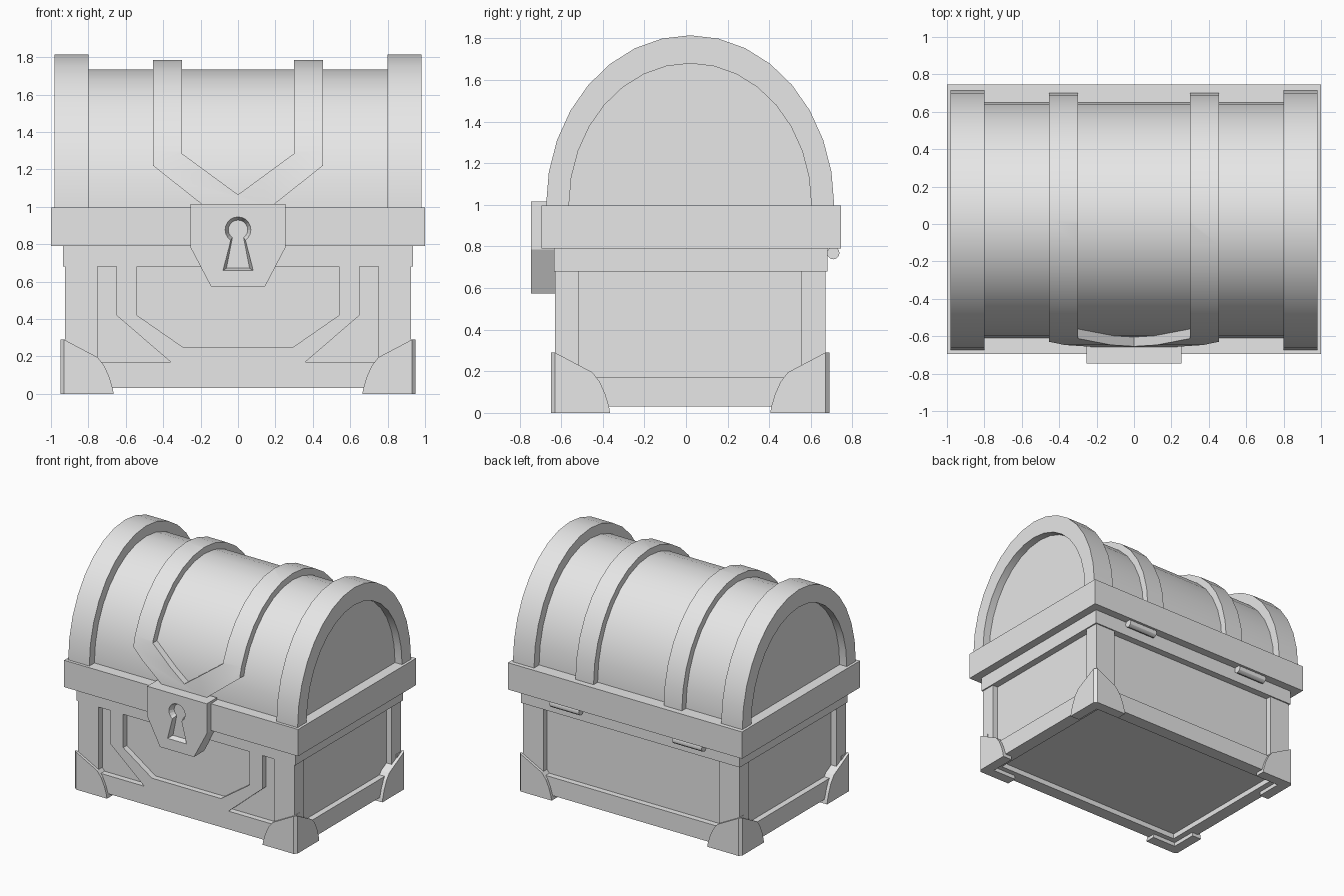
import bpy, bmesh, math

if "Cube" in bpy.data.objects:
    bpy.data.objects.remove(bpy.data.objects["Cube"])

grey = bpy.data.materials.new("plain_grey")
grey.diffuse_color = (0.8, 0.8, 0.8, 1)
grey.use_nodes = True
grey.node_tree.nodes["Principled BSDF"].inputs["Base Color"].default_value = grey.diffuse_color
CY = 0.02  # depth centre of the chest


def prism(name, pts, axis, lo, hi, pts_hi=None):
    """Extrude a 2D outline along an axis, optionally to a second outline."""
    place = {"x": lambda p, d: (d, p[0], p[1]),
             "y": lambda p, d: (p[0], d, p[1]),
             "z": lambda p, d: (p[0], p[1], d)}[axis]
    bm = bmesh.new()
    a = [bm.verts.new(place(p, lo)) for p in pts]
    b = [bm.verts.new(place(p, hi)) for p in (pts_hi or pts)]
    n = len(a)
    bm.faces.new(a)
    bm.faces.new(b[::-1])
    for i in range(n):
        bm.faces.new((a[i], b[i], b[(i + 1) % n], a[(i + 1) % n]))
    bmesh.ops.recalc_face_normals(bm, faces=bm.faces)
    me = bpy.data.meshes.new(name)
    bm.to_mesh(me)
    bm.free()
    me.materials.append(grey)
    ob = bpy.data.objects.new(name, me)
    bpy.context.collection.objects.link(ob)
    return ob


def box(name, x0, x1, y0, y1, z0, z1):
    return prism(name, [(x0, y0), (x1, y0), (x1, y1), (x0, y1)], "z", z0, z1)


def cut(ob, cutter):
    mod = ob.modifiers.new("cut", "BOOLEAN")
    mod.operation, mod.solver, mod.object = "DIFFERENCE", "EXACT", cutter
    bpy.context.view_layer.objects.active = ob
    bpy.ops.object.modifier_apply(modifier=mod.name)
    bpy.data.objects.remove(cutter)


def smooth(ob):
    bpy.ops.object.select_all(action="DESELECT")
    ob.select_set(True)
    bpy.context.view_layer.objects.active = ob
    bpy.ops.object.shade_smooth_by_angle(angle=math.radians(30))


def arch(a, b, n=16):
    """Half ellipse above the lid rim, with its feet sunk into the rim."""
    arc = [(CY + a * math.cos(math.pi * i / n), 1 + b * math.sin(math.pi * i / n))
           for i in range(n + 1)]
    return [(CY + a, 0.98)] + arc + [(CY - a, 0.98)]


def mirrored(pts):
    """Complete a right-hand outline with its left-hand half."""
    return pts + [(-x, z) for x, z in reversed(pts) if abs(x) > 1e-6]


# Body: recessed core, bottom rails, corner posts and upper band
box("body_core", -0.88, 0.88, -0.585, 0.625, 0.07, 0.8)
box("back_rail", -0.925, 0.925, 0.57, 0.67, 0.03, 0.17)
for s, side in ((-1, "left"), (1, "right")):
    box(side + "_rail", *sorted((s * 0.825, s * 0.925)), -0.54, 0.58, 0.03, 0.17)
    box(side + "_front_post", *sorted((s * 0.75, s * 0.925)), -0.63, -0.515, 0.16, 0.7)
    box(side + "_back_post", *sorted((s * 0.75, s * 0.925)), 0.555, 0.67, 0.16, 0.7)
box("upper_band", -0.935, 0.935, -0.635, 0.68, 0.68, 0.795)

# Front rail with the angled strap rising to the upper band
front = [(0.925, 0.03), (0.925, 0.17), (0.36, 0.17), (0.65, 0.42),
         (0.65, 0.69), (0.54, 0.69), (0.54, 0.42), (0.295, 0.25)]
prism("front_rail_and_strap", mirrored(front), "y", -0.63, -0.53)

# Corner caps: two curved plates and a chamfered edge at each corner
cap = [(0.02, 0), (0.02, 0.29), (0.2, 0.195), (0.235, 0.15),
       (0.262, 0.09), (0.28, 0.03), (0.285, 0)]
for sx, side in ((-1, "left"), (1, "right")):
    for sy, end, edge in ((-1, "front", -0.65), (1, "back", 0.69)):
        X = lambda t: sx * (0.95 - t)
        Y = lambda t: edge - sy * t
        label = f"{side}_{end}_cap"
        prism(label + "_plate", [(X(t), z) for t, z in cap], "y", Y(0), Y(0.08))
        prism(label + "_side_plate", [(Y(t), z) for t, z in cap], "x", X(0), X(0.08))
        prism(label + "_edge", [(X(0.02), Y(0)), (X(0.02), Y(0.02)), (X(0), Y(0.02))],
              "z", 0, 0.29)

# Lid: rim, barrel, end arches
box("lid_rim", -1, 1, -0.695, 0.745, 0.79, 0.997)
smooth(prism("lid_barrel", arch(0.63, 0.735), "x", -0.92, 0.92))
for s, side in ((-1, "left"), (1, "right")):
    ring = arch(0.6925, 0.815) + arch(0.5825, 0.68)[::-1]
    smooth(prism(side + "_end_arch", ring, "x", s * 0.80, s * 0.98))

# Lid straps that run over the barrel and meet in a V at the lock
straps = prism("lid_straps", arch(0.68, 0.785) + arch(0.59, 0.69)[::-1], "x", -0.455, 0.455)
cut(straps, prism("v_cutter", [(-0.3, 2), (-0.3, 1.285), (0, 1.065), (0.3, 1.285), (0.3, 2)],
                  "y", -1, 0.05))
cut(straps, box("back_cutter", -0.3, 0.3, 0.0, 1, 0.9, 2.1))
for s in (-1, 1):
    cut(straps, prism("side_cutter", [(s * 0.05, 0.9), (s * 0.5, 0.9), (s * 0.5, 1.256)],
                      "y", -1, 0))
smooth(straps)


# Lock plate with a tapered keyhole
def keyhole(r, foot_x, foot_z):
    a0 = math.radians(-55)
    arc = [(r * math.cos(a0 + i * (math.pi / 2 - a0) / 8),
            0.877 + r * math.sin(a0 + i * (math.pi / 2 - a0) / 8)) for i in range(9)]
    return mirrored([(foot_x, foot_z)] + arc)


lock = prism("lock_plate", mirrored([(0.145, 0.575), (0.255, 0.785), (0.255, 1.015)]),
             "y", -0.745, -0.62)
cut(lock, prism("keyhole_cutter", keyhole(0.071, 0.083, 0.657), "y", -0.75, -0.705,
                keyhole(0.052, 0.062, 0.672)))

# Hinge barrels under the back of the rim
for s, side in ((-1, "left"), (1, "right")):
    rod = [(0.708 + 0.03 * math.cos(math.tau * i / 12), 0.768 + 0.03 * math.sin(math.tau * i / 12))
           for i in range(12)]
    smooth(prism(side + "_hinge", rod, "x", s * 0.40, s * 0.65))
